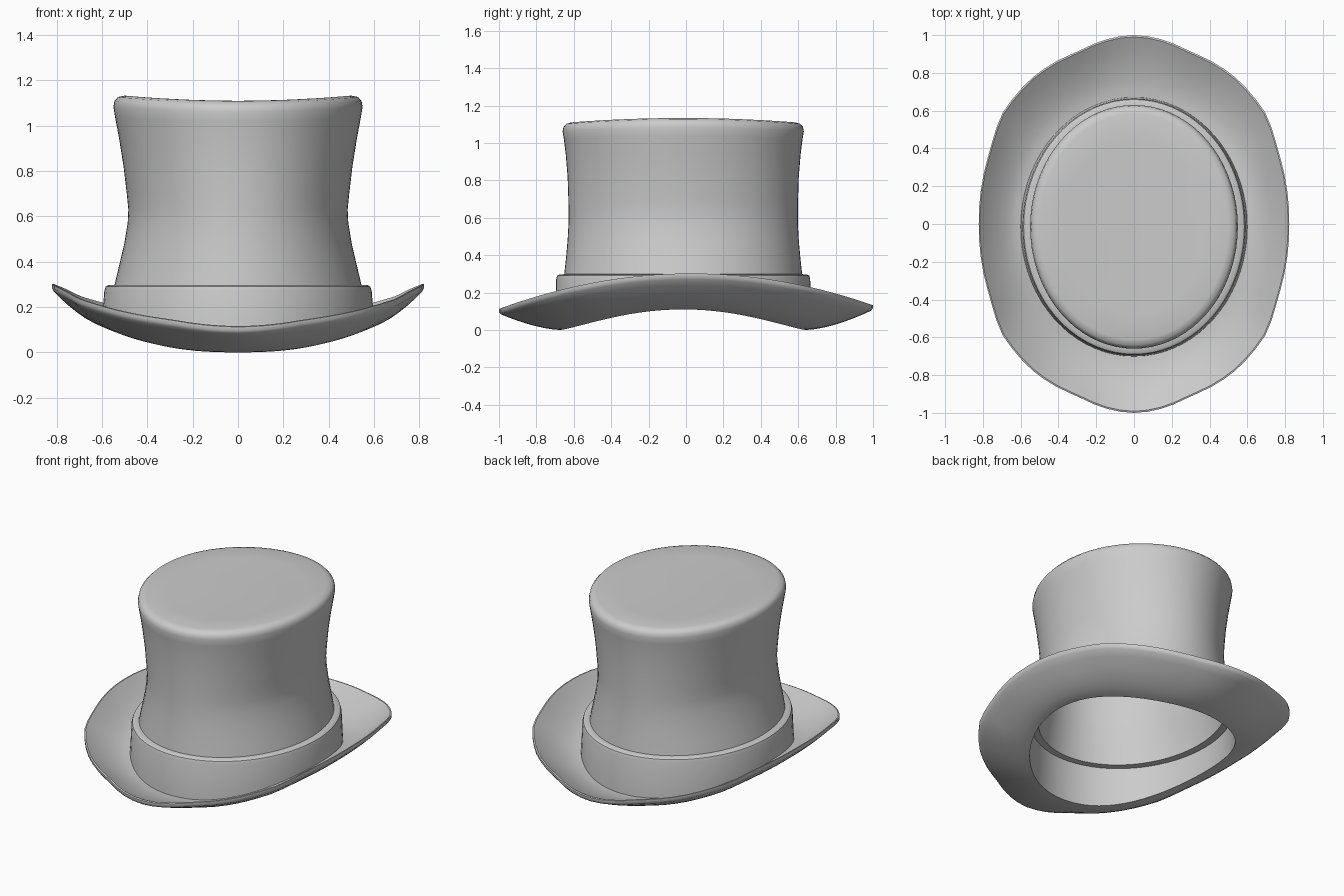
import bpy, bmesh, math

if "Cube" in bpy.data.objects:
    bpy.data.objects.remove(bpy.data.objects["Cube"])

SEG = 72
CY = -0.015          # crown sits slightly toward the front
T = 0.03             # felt thickness

# outer profile from crown centre down to the top of the ribbon: (rx, ry, z)
crown = [(0, 0, 1.11), (0.2, 0.24, 1.11), (0.38, 0.46, 1.11), (0.5, 0.597, 1.11),
         (0.53, 0.626, 1.102), (0.545, 0.64, 1.086), (0.55, 0.645, 1.062),
         (0.542, 0.638, 1.02), (0.525, 0.628, 0.94), (0.505, 0.618, 0.82),
         (0.491, 0.614, 0.7), (0.484, 0.613, 0.63), (0.487, 0.613, 0.57),
         (0.502, 0.618, 0.48), (0.523, 0.626, 0.39), (0.545, 0.636, 0.298)]
band = [(0.572, 0.662, 0.297), (0.584, 0.674, 0.29), (0.59, 0.679, 0.272)]
BASE = (0.6, 0.686)  # outer foot of the band
HOLE = (0.57, 0.656) # head opening

# small radial variation of the brim outline per quarter: (degrees, scale)
OUTLINE = [(0, 1), (23, 1.006), (34, 1.032), (50, 1.014), (68, 0.981), (83, 0.997), (90, 1)]


def outline_scale(a):
    d = math.degrees(math.asin(min(1, abs(math.sin(a)))))
    for (d0, s0), (d1, s1) in zip(OUTLINE, OUTLINE[1:]):
        if d <= d1 + 1e-6:
            return s0 + (s1 - s0) * (d - d0) / (d1 - d0)
    return 1


def ellipse_row(rx, ry, z):
    # oval ring; the crown top is saddle shaped, higher at the sides
    w = max(0, (z - 0.9) / 0.2)
    row = []
    for i in range(SEG):
        a = math.tau * i / SEG
        x, y = rx * math.cos(a), ry * math.sin(a) + CY
        row.append((x, y, z + 0.022 * w * (x / 0.5) ** 2))
    return row


def brim_row(t, drop, inner):
    # ring between the head opening (t=0) and the curled rim (t=1)
    row = []
    for i in range(SEG):
        a = math.tau * i / SEG
        c, s = math.cos(a), math.sin(a)
        k = outline_scale(a)
        ox, oy = 0.822 * k * c, k * s
        x = inner[0] * c * (1 - t) + ox * t
        y = (inner[1] * s + CY) * (1 - t) + oy * t
        low = 0.11 * abs(c) ** 2.5 + 0.032
        high = 0.31 - 0.18 * oy * oy + 0.01 * oy
        row.append((x, y, low + (high - low) * t ** 1.6 - drop))
    return row


rows = [ellipse_row(*p) for p in crown + band]
steps = [0, 0.12, 0.25, 0.4, 0.55, 0.7, 0.85, 0.97]
# brim top, rim edge, brim underside
rows += [brim_row(t, 0, BASE) for t in steps]
rows += [brim_row(1, 0.008, BASE), brim_row(1, 0.024, HOLE)]
rows += [brim_row(t, 0.032, HOLE) for t in reversed(steps)]
# lining: inside of the band, step, inside of the crown
rows += [ellipse_row(HOLE[0] - 0.008, HOLE[1] - 0.008, 0.268)]
rows += [ellipse_row(max(0, rx - T), max(0, ry - T), z - T * (z > 1.03 or z < 0.3))
         for rx, ry, z in reversed(crown)]

# loft all rings into one closed shell
bm = bmesh.new()
rings = [[bm.verts.new(p) for p in r] for r in rows]
for r0, r1 in zip(rings, rings[1:]):
    for i in range(SEG):
        j = (i + 1) % SEG
        bm.faces.new((r0[i], r0[j], r1[j], r1[i]))
bmesh.ops.remove_doubles(bm, verts=bm.verts, dist=1e-5)
bmesh.ops.recalc_face_normals(bm, faces=bm.faces)
mesh = bpy.data.meshes.new("top_hat")
bm.to_mesh(mesh)
bm.free()
hat = bpy.data.objects.new("top_hat", mesh)
bpy.context.collection.objects.link(hat)
bpy.context.view_layer.objects.active = hat
hat.select_set(True)
bpy.ops.object.shade_smooth_by_angle(angle=math.radians(40))
